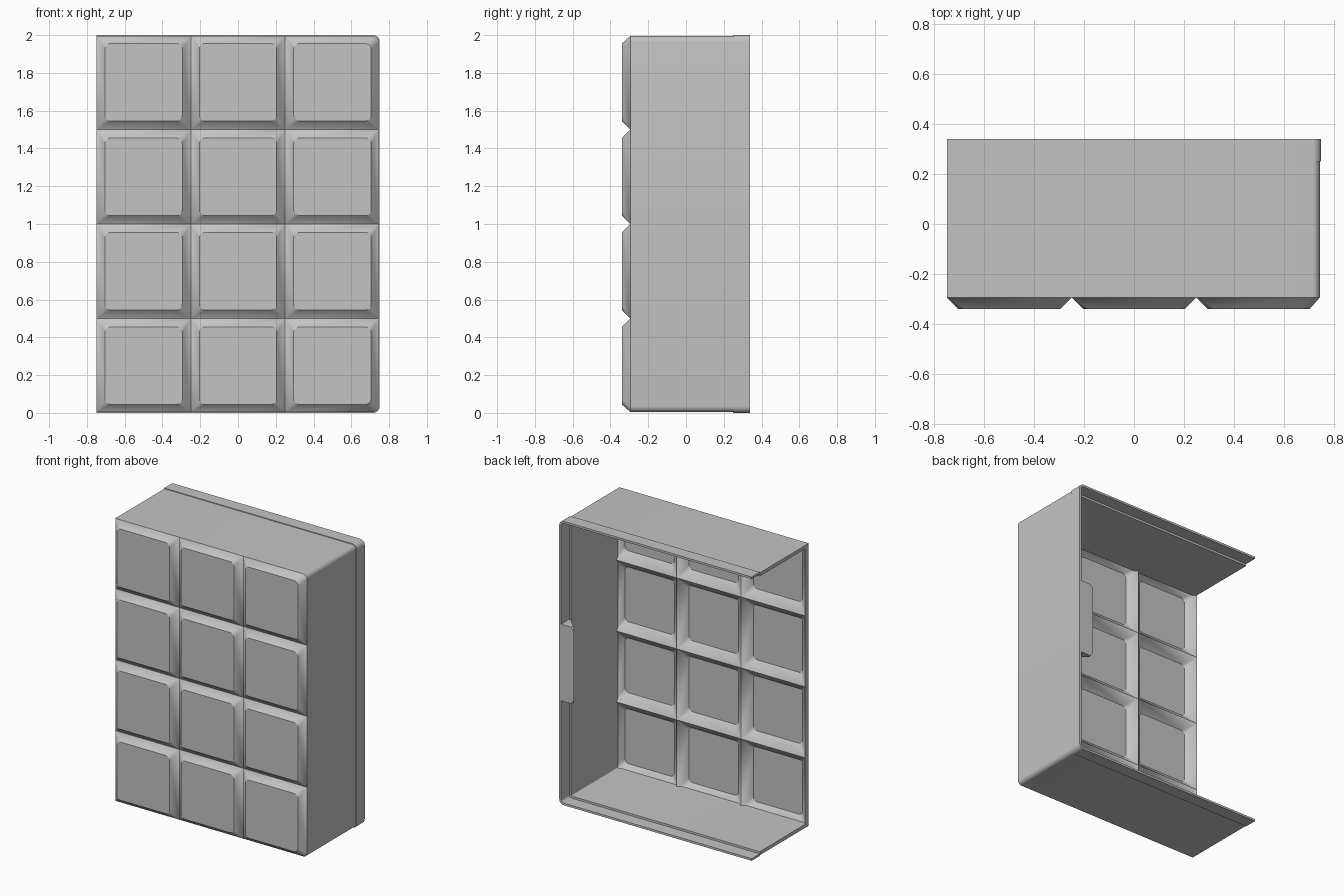
import bpy, bmesh, math
from mathutils import Vector

cube = bpy.data.objects.get("Cube")
if cube:
    bpy.data.objects.remove(cube)

W, H, BACK, FRONT = 0.75, 2.0, 0.34, -0.34
PITCH, CHAMFER, WALL, SLACK = 0.5, 0.045, 0.03, 0.005
ROUND, STEPS = 0.03, 6

grey = bpy.data.materials.new("light grey plastic")
grey.use_nodes = True
grey.diffuse_color = (0.55, 0.55, 0.55, 1)
grey.node_tree.nodes["Principled BSDF"].inputs["Base Color"].default_value = grey.diffuse_color


def finish(bm, name):
    mesh = bpy.data.meshes.new(name)
    bm.to_mesh(mesh)
    bm.free()
    mesh.materials.append(grey)
    obj = bpy.data.objects.new(name, mesh)
    bpy.context.collection.objects.link(obj)
    bpy.ops.object.select_all(action='DESELECT')
    obj.select_set(True)
    bpy.context.view_layer.objects.active = obj
    bpy.ops.object.shade_smooth_by_angle(angle=math.radians(30))
    return obj


def arc(cx, cz, r, start):
    angles = [start + math.pi / 2 * i / STEPS for i in range(STEPS + 1)]
    return [(cx + r * math.cos(a), cz + r * math.sin(a)) for a in angles]


def rounded_rect(x0, x1, z0, z1, radii):
    """Counter-clockwise outline, starting at the upper right corner."""
    pts = []
    for i, (x, z, sx, sz) in enumerate(((x1, z1, 1, 1), (x0, z1, -1, 1),
                                        (x0, z0, -1, -1), (x1, z0, 1, -1))):
        r = radii[i]
        pts += arc(x - sx * r, z - sz * r, r, i * math.pi / 2)
    return pts


def face_out(bm, faces, direction):
    for f in faces:
        f.normal_update()
        if f.normal.dot(direction) < 0:
            f.normal_flip()


def tile_sheet(bm, y_flat, y_groove, flat_half, margin, direction):
    """Grid of raised squares with sloped borders that meet in V grooves."""
    faces = []
    for col in range(3):
        for row in range(4):
            cx, cz = (col - 1) * PITCH, (row + 0.5) * PITCH
            h = PITCH / 2
            upper = ROUND if (col, row) == (2, 3) else 0
            lower = ROUND if (col, row) == (2, 0) else 0
            base = rounded_rect(cx - h, min(cx + h, W - margin),
                                max(cz - h, margin), min(cz + h, H - margin),
                                (upper, 0, 0, lower))
            flat = rounded_rect(cx - flat_half, cx + flat_half,
                                cz - flat_half, cz + flat_half, (ROUND,) * 4)
            a = [bm.verts.new((x, y_groove, z)) for x, z in base]
            b = [bm.verts.new((x, y_flat, z)) for x, z in flat]
            faces.append(bm.faces.new(b))
            for i in range(len(a)):
                j = (i + 1) % len(a)
                faces.append(bm.faces.new((a[i], a[j], b[j], b[i])))
    for f in faces:
        f.normal_update()
        if f.normal.length and f.normal.dot(direction) < 0:
            f.normal_flip()


# Front panel: outer tiles, matching inner relief, and the cut edge
bm = bmesh.new()
groove = FRONT + CHAMFER
inner_groove = groove + WALL * math.sqrt(2)
flat_half = PITCH / 2 - CHAMFER
tile_sheet(bm, FRONT, groove, flat_half, SLACK, Vector((0, -1, 0)))
tile_sheet(bm, FRONT + WALL, inner_groove, flat_half - WALL * 0.41, 0.015,
           Vector((0, 1, 0)))
cap = [bm.verts.new((-W, y, z)) for y, z in
       ((groove, SLACK), (inner_groove, SLACK),
        (inner_groove, H - SLACK), (groove, H - SLACK))]
face_out(bm, [bm.faces.new(cap)], Vector((-1, 0, 0)))
bmesh.ops.remove_doubles(bm, verts=bm.verts, dist=0.0001)
finish(bm, "tiled_front_panel")

# Surrounding wall: stepped section swept around top, side and bottom
LIP = 0.25
section = [(SLACK, groove), (SLACK, LIP), (0, LIP), (0, BACK),
           (WALL / 2, BACK), (WALL / 2, LIP), (WALL, LIP), (WALL, groove)]
bm = bmesh.new()
rings = []
for inset, y in section:
    r = max(ROUND + SLACK - inset, 0.004)
    path = [(-W, inset)]
    path += arc(W - inset - r, inset + r, r, -math.pi / 2)
    path += arc(W - inset - r, H - inset - r, r, 0)
    path += [(-W, H - inset)]
    rings.append([bm.verts.new((x, y, z)) for x, z in path])
for k, ring in enumerate(rings):
    nxt = rings[(k + 1) % len(rings)]
    for i in range(len(ring) - 1):
        bm.faces.new((ring[i], ring[i + 1], nxt[i + 1], nxt[i]))
for end in (0, -1):
    bm.faces.new([ring[end] for ring in rings])
bmesh.ops.recalc_face_normals(bm, faces=bm.faces)
finish(bm, "outer_wall")

# Wedge-shaped catch inside the side wall
bm = bmesh.new()
outline = ((W - WALL / 2, BACK), (W - WALL / 2, 0.24), (0.635, BACK))
low = [bm.verts.new((x, y, 0.73)) for x, y in outline]
high = [bm.verts.new((x, y, 1.27)) for x, y in outline]
bm.faces.new(low)
bm.faces.new(high)
for i in range(3):
    j = (i + 1) % 3
    bm.faces.new((low[i], low[j], high[j], high[i]))
bmesh.ops.bevel(bm, geom=[low[2], high[2]], offset=0.025, affect='VERTICES')
bmesh.ops.recalc_face_normals(bm, faces=bm.faces)
finish(bm, "side_catch")
